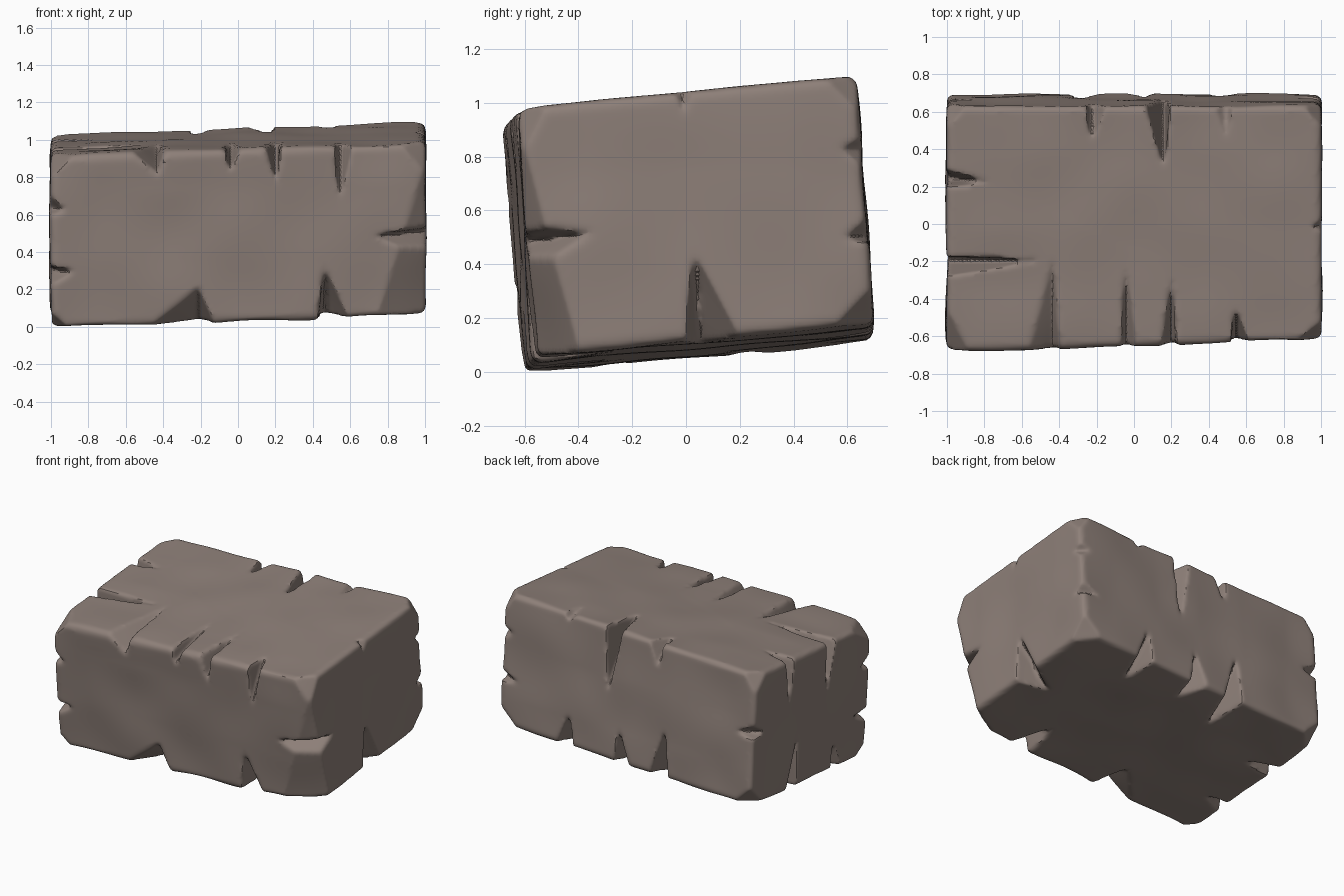
import bpy, bmesh
from mathutils import Vector, noise

if "Cube" in bpy.data.objects:
    bpy.data.objects.remove(bpy.data.objects["Cube"], do_unlink=True)

SIDES = (-1, 1)
X, Y, Z = range(3)


def block_point(u, v, w):
    """Map block coordinates in -1..1 to a point of the tilted block."""
    return Vector((u,
                   0.64 * v + 0.025 - 0.035 * w + 0.015 * u * (1 - v),
                   0.545 + 0.46 * w + 0.06 * v + 0.036 * u))


def new_object(name, mesh_builder):
    bmesh.ops.recalc_face_normals(mesh_builder, faces=mesh_builder.faces[:])
    mesh = bpy.data.meshes.new(name)
    mesh_builder.to_mesh(mesh)
    mesh_builder.free()
    obj = bpy.data.objects.new(name, mesh)
    bpy.context.collection.objects.link(obj)
    return obj


def chip(block, corner, reach):
    """Slice off a corner, reaching the given distance along each axis."""
    tip = block_point(*corner)
    normal = Vector(side / distance for side, distance in zip(corner, reach))
    start = tip - Vector((corner[X] * reach[X], 0, 0))
    geometry = block.verts[:] + block.edges[:] + block.faces[:]
    cut = bmesh.ops.bisect_plane(block, geom=geometry, plane_co=start,
                                 plane_no=normal.normalized(), clear_outer=True)
    rim = [e for e in cut["geom_cut"] if isinstance(e, bmesh.types.BMEdge)]
    bmesh.ops.edgeloop_fill(block, edges=rim)


def split(axis, side_a, side_b, position, lean, reach_a, reach_b):
    """Cut a wedge across an edge; the sign of lean picks its gentle side."""
    face_a, face_b = [i for i in range(3) if i != axis]

    def at(t, a, b):
        coords = [t, t, t]
        coords[face_a], coords[face_b] = a, b
        return block_point(*coords)

    start, end = [at(t, side_a, side_b) for t in SIDES]
    part = (position - start[axis]) / (end[axis] - start[axis])
    edge = start.lerp(end, part)
    along = (end - start).normalized()
    t = 2 * part - 1
    inward_a = (at(t, -side_a, side_b) - edge).normalized()
    inward_b = (at(t, side_a, -side_b) - edge).normalized()
    points = [edge + inward_a * reach_a, edge + inward_b * reach_b,
              edge + along * lean, edge - along * lean / 3]
    ridge = points[0].lerp(points[1], 0.5)
    wedge = bmesh.new()
    for p in points:
        wedge.verts.new(ridge + (p - ridge) * 1.4)
    bmesh.ops.convex_hull(wedge, input=wedge.verts[:])
    cutter = new_object("split_cutter", wedge)
    cutter.hide_render = True
    return cutter


def split_edge(axis, side_a, side_b, *splits):
    return [split(axis, side_a, side_b, *s) for s in splits]


# Block with worn edges and chipped corners
block = bmesh.new()
for u in SIDES:
    for v in SIDES:
        for w in SIDES:
            block.verts.new(block_point(u, v, w))
bmesh.ops.convex_hull(block, input=block.verts[:])
bmesh.ops.dissolve_limit(block, angle_limit=0.08, verts=block.verts[:], edges=block.edges[:])
bmesh.ops.bevel(block, geom=block.edges[:], offset=0.028, segments=2,
                affect='EDGES', profile=0.5)
chip(block, (-1, -1, 1), (0.12, 0.2, 0.12))
chip(block, (-1, -1, -1), (0.1, 0.14, 0.09))
chip(block, (1, -1, 1), (0.13, 0.1, 0.2))
chip(block, (1, -1, -1), (0.24, 0.16, 0.6))
for side in SIDES:
    chip(block, (side, 1, 1), (0.1, 0.13, 0.13))
    chip(block, (side, 1, -1), (0.14, 0.14, 0.15))
stone = new_object("stone_block", block)

# Splits along the top front and top back edges
cutters = split_edge(X, -1, 1, (-0.43, -0.14, 0.5, 0.12), (-0.05, 0.07, 0.5, 0.12),
                     (0.21, -0.07, 0.45, 0.22), (0.54, 0.07, 0.2, 0.32))
cutters += split_edge(X, 1, 1, (-0.23, 0.08, 0.2, 0.18), (0.16, -0.1, 0.35, 0.5),
                      (0.5, -0.07, 0.2, 0.06))
# Splits along the bottom front and bottom back edges
cutters += split_edge(X, -1, -1, (-0.21, -0.26, 0.28, 0.2), (0.46, 0.13, 0.3, 0.3))
cutters += split_edge(X, 1, -1, (0.45, 0.1, 0.3, 0.25), (0.06, -0.1, 0.22, 0.25),
                      (-0.3, 0.11, 0.35, 0.35))
# Splits along the end edges, top then bottom
cutters += split_edge(Y, -1, 1, (0.22, 0.07, 0.25, 0.4), (-0.2, -0.08, 0.55, 0.4))
cutters += split_edge(Y, 1, 1, (-0.02, 0.05, 0.06, 0.1))
cutters += split_edge(Y, 1, -1, (0.05, 0.15, 0.25, 0.34))
cutters += split_edge(Y, -1, -1, (0.2, 0.1, 0.25, 0.4), (-0.25, -0.08, 0.2, 0.2))
# Splits along the upright edges
cutters += split_edge(Z, -1, -1, (0.3, -0.08, 0.14, 0.2), (0.62, 0.09, 0.08, 0.15))
cutters += split_edge(Z, 1, -1, (0.5, -0.13, 0.3, 0.25))
cutters += split_edge(Z, 1, 1, (0.5, 0.07, 0.16, 0.1), (0.84, -0.08, 0.1, 0.08))
cutters += split_edge(Z, -1, 1, (0.6, 0.08, 0.16, 0.15))
for cutter in cutters:
    cut = stone.modifiers.new("split", 'BOOLEAN')
    cut.operation, cut.object, cut.solver = 'DIFFERENCE', cutter, 'EXACT'

# Weathering: even mesh with softened ridges
remesh = stone.modifiers.new("even_mesh", 'REMESH')
remesh.mode, remesh.voxel_size = 'VOXEL', 0.014
soften = stone.modifiers.new("soften", 'SMOOTH')
soften.factor, soften.iterations = 0.5, 3
depsgraph = bpy.context.evaluated_depsgraph_get()
stone_mesh = bpy.data.meshes.new_from_object(stone.evaluated_get(depsgraph))
stone.modifiers.clear()
stone.data = stone_mesh
for cutter in cutters:
    bpy.data.objects.remove(cutter, do_unlink=True)

# Gentle lumps over the faces
shifts = [v.normal * 0.015 * noise.noise(v.co * 2.7) for v in stone_mesh.vertices]
for vertex, shift in zip(stone_mesh.vertices, shifts):
    vertex.co += shift

# Colour
colour = (0.27, 0.215, 0.19, 1)
stone_colour = bpy.data.materials.new("warm_grey_stone")
stone_colour.use_nodes = True
stone_colour.diffuse_color = colour
shader = stone_colour.node_tree.nodes["Principled BSDF"]
shader.inputs["Base Color"].default_value = colour
shader.inputs["Roughness"].default_value = 0.9
stone_mesh.materials.append(stone_colour)

bpy.ops.object.select_all(action='DESELECT')
stone.select_set(True)
bpy.context.view_layer.objects.active = stone
bpy.ops.object.shade_smooth_by_angle(angle=0.6)
